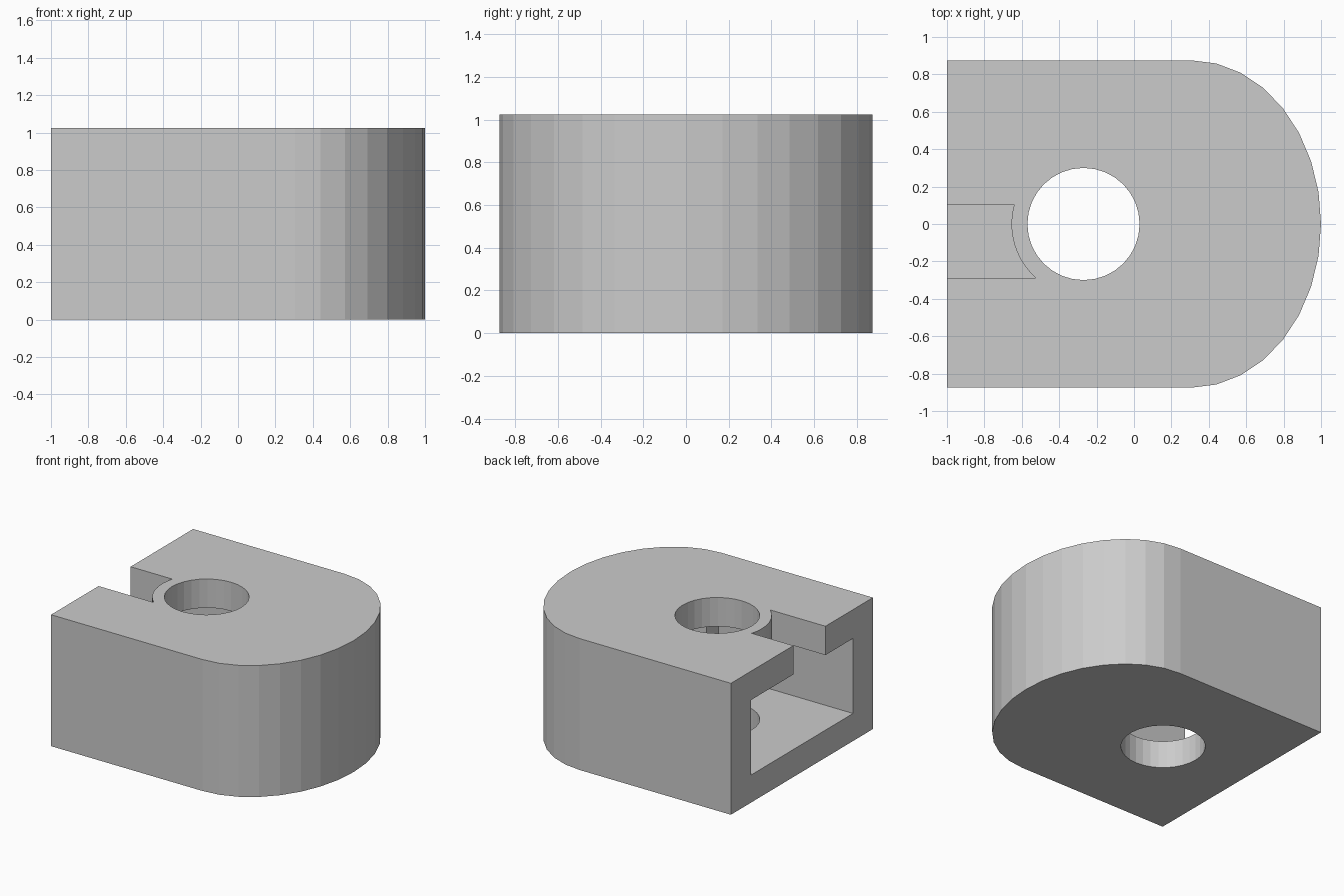
import bpy, bmesh, math

if "Cube" in bpy.data.objects:
    bpy.data.objects.remove(bpy.data.objects["Cube"])

H = 1.025          # block height
HOLE_X = -0.27     # bore centre

grey = bpy.data.materials.new("plain_grey")
grey.diffuse_color = (0.6, 0.6, 0.6, 1)
grey.use_nodes = True
grey.node_tree.nodes["Principled BSDF"].inputs["Base Color"].default_value = grey.diffuse_color


def prism(name, profile, z0, z1):
    """Extrude a closed outline between two heights."""
    bm = bmesh.new()
    face = bm.faces.new([bm.verts.new((x, y, z0)) for x, y in profile])
    ext = bmesh.ops.extrude_face_region(bm, geom=[face])
    for v in ext["geom"]:
        if isinstance(v, bmesh.types.BMVert):
            v.co.z = z1
    bmesh.ops.recalc_face_normals(bm, faces=bm.faces)
    mesh = bpy.data.meshes.new(name)
    bm.to_mesh(mesh)
    bm.free()
    mesh.materials.append(grey)
    obj = bpy.data.objects.new(name, mesh)
    bpy.context.collection.objects.link(obj)
    return obj


def arc(cx, rx, ry, a0, a1, n):
    """Elliptical arc centred on the x axis, angles in degrees."""
    pts = []
    for i in range(n + 1):
        a = math.radians(a0 + (a1 - a0) * i / n)
        pts.append((cx + rx * math.cos(a), ry * math.sin(a)))
    return pts


# Block with a square end and a rounded end
body = prism("slotted_block",
             [(-1, -0.875)] + arc(0.305, 0.695, 0.875, -90, 90, 16) + [(-1, 0.875)],
             0, H)

# Pocket open at the square end, stepping in to a narrower rounded end
pocket = prism("pocket_cutter",
               [(-1.2, -0.63), (0.16, -0.63)]
               + arc(0.16, 0.45, 0.48, -90, 90, 16)
               + [(0.16, 0.63), (-1.2, 0.63)], 0.215, 0.80)

# Vertical bore through both plates
bore = prism("bore_cutter", arc(HOLE_X, 0.3, 0.3, 0, 348.75, 31), -0.2, H + 0.2)

# Off-centre slot in the top plate, its end concentric with the bore
R = 0.385
a_top = 180 - math.degrees(math.asin(0.105 / R))
a_bot = 180 + math.degrees(math.asin(0.29 / R))
slot = prism("slot_cutter",
             [(-1.2, 0.105)] + arc(HOLE_X, R, R, a_top, a_bot, 10) + [(-1.2, -0.29)],
             0.7, H + 0.2)

# Cut the block, then discard the cutters
cutters = [pocket, bore, slot]
for c in cutters:
    c.hide_render = True
    mod = body.modifiers.new(c.name, 'BOOLEAN')
    mod.operation = 'DIFFERENCE'
    mod.solver = 'EXACT'
    mod.object = c

deps = bpy.context.evaluated_depsgraph_get()
result = bpy.data.meshes.new_from_object(body.evaluated_get(deps))
body.modifiers.clear()
body.data = result
for c in cutters:
    bpy.data.objects.remove(c)
